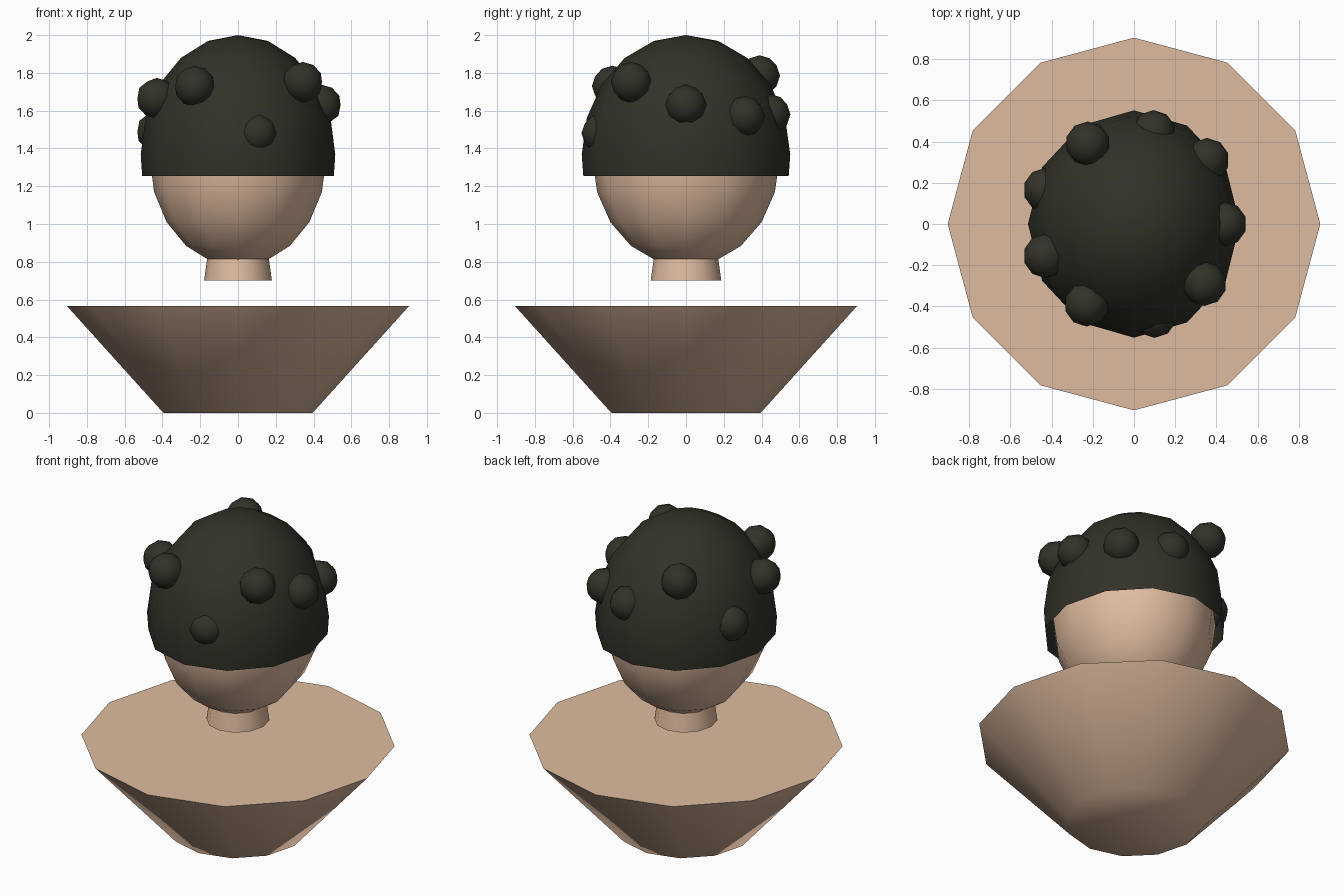
import bpy, bmesh, math
from mathutils import Matrix

if "Cube" in bpy.data.objects:
    bpy.data.objects.remove(bpy.data.objects["Cube"])


def material(name, rgb):
    m = bpy.data.materials.new(name)
    m.diffuse_color = (*rgb, 1)
    m.use_nodes = True
    m.node_tree.nodes["Principled BSDF"].inputs["Base Color"].default_value = m.diffuse_color
    return m


skin = material("skin", (0.74, 0.50, 0.35))
dark = material("dark_knit", (0.032, 0.032, 0.022))


def finish(name, bm, mat, angle=50):
    """Turn a bmesh into a smooth shaded object."""
    bmesh.ops.recalc_face_normals(bm, faces=bm.faces[:])
    me = bpy.data.meshes.new(name)
    bm.to_mesh(me)
    bm.free()
    me.materials.append(mat)
    ob = bpy.data.objects.new(name, me)
    bpy.context.collection.objects.link(ob)
    bpy.context.view_layer.objects.active = ob
    ob.select_set(True)
    bpy.ops.object.shade_smooth_by_angle(angle=math.radians(angle))
    ob.select_set(False)
    return ob


def lathe(name, profile, mat, rx=1, ry=1, cap_bottom=True, cap_top=True, n=12):
    """Stack 12-sided elliptical rings from (radius, z) pairs."""
    bm = bmesh.new()
    rings = []
    for r, z in profile:
        if r < 1e-4:
            rings.append([bm.verts.new((0, 0, z))])
        else:
            rings.append([bm.verts.new((r * rx * math.cos(2 * math.pi * i / n),
                                        r * ry * math.sin(2 * math.pi * i / n), z))
                          for i in range(n)])
    for a, b in zip(rings, rings[1:]):
        for i in range(n):
            j = (i + 1) % n
            if len(a) == 1:
                bm.faces.new((a[0], b[j], b[i]))
            elif len(b) == 1:
                bm.faces.new((a[i], a[j], b[0]))
            else:
                bm.faces.new((a[i], a[j], b[j], b[i]))
    if cap_bottom and len(rings[0]) > 1:
        bm.faces.new(rings[0])
    if cap_top and len(rings[-1]) > 1:
        bm.faces.new(rings[-1])
    return finish(name, bm, mat)


def arc(centre, height, start):
    """Ellipse profile in 18 degree steps from start up to the pole."""
    return [(math.cos(math.radians(a)), centre + height * math.sin(math.radians(a)))
            for a in range(start, 91, 18)]


# Tapered body, floating neck and head
lathe("body", [(0.395, 0), (0.905, 0.565)], skin)
lathe("neck", [(0.187, 0.70), (0.167, 0.84)], skin, rx=0.96)
lathe("head", arc(1.345, 0.57, -90), skin, rx=0.467, ry=0.495)

# Open cap pulled over the head
lathe("cap", [(0.985, 1.255)] + arc(1.367, 0.633, 0), dark,
      rx=0.515, ry=0.552, cap_bottom=False)

# Round knobs scattered over the cap
knobs = [(-0.23, -0.39, 1.73), (-0.43, -0.155, 1.665), (0.342, -0.29, 1.75),
         (0.44, 0.0, 1.63), (0.10, -0.445, 1.48), (0.355, 0.31, 1.57),
         (-0.225, 0.39, 1.785), (0.095, 0.445, 1.58), (-0.43, 0.165, 1.49)]
for i, p in enumerate(knobs):
    bm = bmesh.new()
    bmesh.ops.create_icosphere(bm, subdivisions=2, radius=0.108,
                               matrix=Matrix.Translation(p))
    finish(f"knob_{i + 1}", bm, dark)
